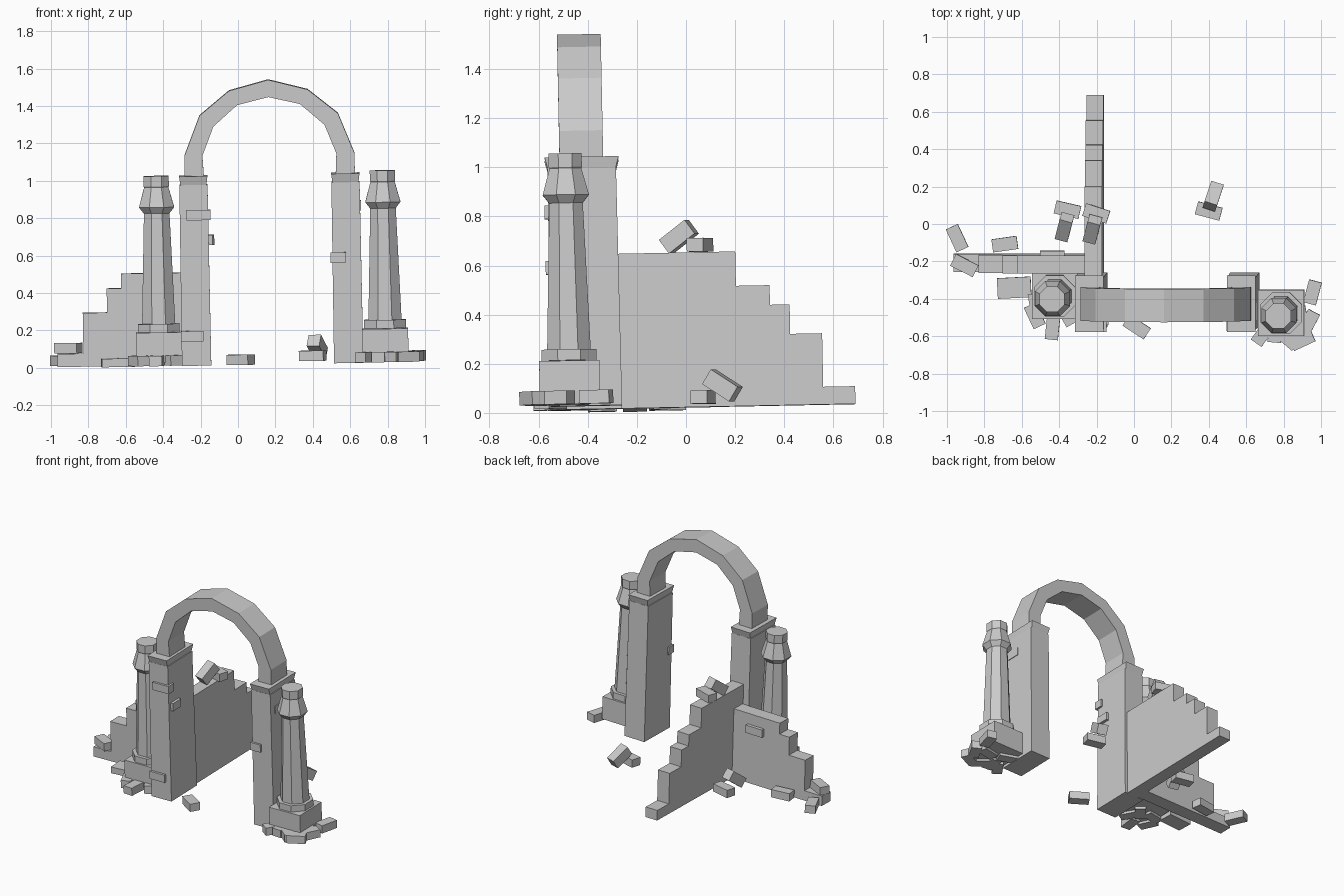
import bpy, bmesh
from math import radians, cos, sin, pi
from mathutils import Matrix, Euler, Vector

if "Cube" in bpy.data.objects:
    bpy.data.objects.remove(bpy.data.objects["Cube"])

# The whole ruin leans very slightly
LEAN = Matrix(((1, 0, -0.018, 0), (0, 1, -0.02, 0), (0.018, 0.02, 1, 0.026), (0, 0, 0, 1)))


def finish(name, bm):
    bmesh.ops.recalc_face_normals(bm, faces=bm.faces)
    bm.transform(LEAN)
    me = bpy.data.meshes.new(name)
    bm.to_mesh(me)
    bm.free()
    ob = bpy.data.objects.new(name, me)
    bpy.context.collection.objects.link(ob)
    return ob


def block(name, centre, size, rot=(0, 0, 0), flare=1.0):
    """Box; flare scales the top face."""
    bm = bmesh.new()
    bmesh.ops.create_cube(bm, size=1)
    for v in bm.verts:
        if v.co.z > 0:
            v.co.x *= flare
            v.co.y *= flare
    m = Euler([radians(a) for a in rot]).to_matrix().to_4x4()
    bm.transform(Matrix.Translation(centre) @ m @ Matrix.Diagonal((*size, 1)))
    return finish(name, bm)


def extrude(name, outline, place, depth):
    """Closed outline (u, v) mapped by place() and pushed along depth."""
    bm = bmesh.new()
    face = bm.faces.new([bm.verts.new(place(u, v)) for u, v in outline])
    res = bmesh.ops.extrude_face_region(bm, geom=[face])
    new = [g for g in res["geom"] if isinstance(g, bmesh.types.BMVert)]
    bmesh.ops.translate(bm, verts=new, vec=Vector(depth))
    return finish(name, bm)


def lathe8(name, x, y, profile):
    """Eight-sided turned shape from (radius, z) pairs."""
    bm = bmesh.new()
    rings = [[bm.verts.new((x + r * cos((k + .5) * pi / 4), y + r * sin((k + .5) * pi / 4), z))
              for k in range(8)] for r, z in profile]
    for a, b in zip(rings, rings[1:]):
        for k in range(8):
            n = (k + 1) % 8
            bm.faces.new((a[k], a[n], b[n], b[k]))
    bm.faces.new(rings[0][::-1])
    bm.faces.new(rings[-1])
    return finish(name, bm)


# Arch piers with flared caps
for side, x in (("left", -.221), ("right", .592)):
    block(side + "_pier", (x, -.405, .483), (.157, .29, .966), flare=.96)
    block(side + "_pier_cap", (x, -.405, .988), (.138, .275, .05), flare=1.1)

# Arch
outer = [(.455, 1.0), (.455, 1.12), (.37, 1.335), (.21, 1.465), (0, 1.52)]
inner = [(.352, 1.0), (.358, 1.12), (.297, 1.275), (.168, 1.388), (0, 1.428)]
mirror = lambda pts: [(-u, v) for u, v in pts[-2::-1]]
outline = outer + mirror(outer) + (inner + mirror(inner))[::-1]
extrude("arch", outline, lambda u, v: (.188 + u, -.495, v), (0, .178, 0))

# Columns: plinth, turned shaft, capital
shaft = [(.121, .18), (.121, .225), (.096, .225), (.074, .815),
         (.102, .848), (.07, .955), (.073, .96), (.073, 1.015)]
for side, x, y, top in (("left", -.42, -.382, 1), ("right", .79, -.472, 1.01)):
    block(side + "_column_plinth", (x, y, .1), (.245, .245, .16))
    lathe8(side + "_column", x, y, [(r, z * top) for r, z in shaft])


# Stepped broken walls
def steps(start, pairs):
    pts = [(start, 0)]
    u = start
    for end, h in pairs:
        pts += [(u, h), (end, h)]
        u = end
    return pts + [(u, 0)]


extrude("side_wall", steps(-.27, [(.213, .63), (.35, .49), (.43, .41), (.56, .29), (.69, .072)]),
        lambda u, v: (-.253, u, v), (.092, 0, 0))
extrude("left_wall", steps(-.17, [(-.617, .493), (-.695, .415), (-.825, .287), (-.965, .07)]),
        lambda u, v: (u, -.256, v), (0, .097, 0))

# Loose stones: x, y, z, tilt, turn
for i, (x, y, z, tilt, turn) in enumerate([
        (-.945, -.075, .03, 0, -65), (-.905, -.22, .1, 0, -27), (-.69, -.107, .03, 0, 8),
        (-.355, .077, .03, 0, -13), (-.37, -.015, .085, -36, 75),
        (-.19, .07, .66, 0, -18), (-.21, -.015, .695, -36, 75),
        (.4, .07, .03, 0, -15), (.425, .15, .075, 33, 72), (.015, -.55, .028, 0, -33)]):
    leaning = tilt != 0
    block(f"loose_stone_{i + 1}", (x, y, z), (.135, .07, .07 if leaning else .055), (0, tilt, turn))
block("flat_slab", (-.64, -.34, .02), (.18, .11, .045), (0, 0, 3))

# Stones fanned around the column feet
feet = [(-.53, -.49, -65), (-.435, -.555, 84), (-.36, -.48, -60), (-.5, -.4, 10), (-.4, -.41, 50),
        (.955, -.365, 75), (.935, -.525, 62), (.9, -.62, 25), (.82, -.61, -40), (.69, -.585, 55),
        (.755, -.57, 85), (.86, -.48, 10), (.72, -.45, -20)]
for i, (x, y, turn) in enumerate(feet):
    block(f"foot_stone_{i + 1}", (x, y, .03), (.125, .07, .055), (0, 0, turn))

# Bricks standing proud of the piers and wall
for i, (x, y, z, sx, sy) in enumerate([
        (-.197, -.53, .805, .13, .06), (-.155, -.48, .67, .06, .09), (-.242, -.54, .158, .12, .05),
        (.546, -.53, .565, .082, .06), (.64, -.45, .84, .065, .1), (-.43, -.17, .39, .13, .07)]):
    block(f"proud_brick_{i + 1}", (x, y, z), (sx, sy, .055))
